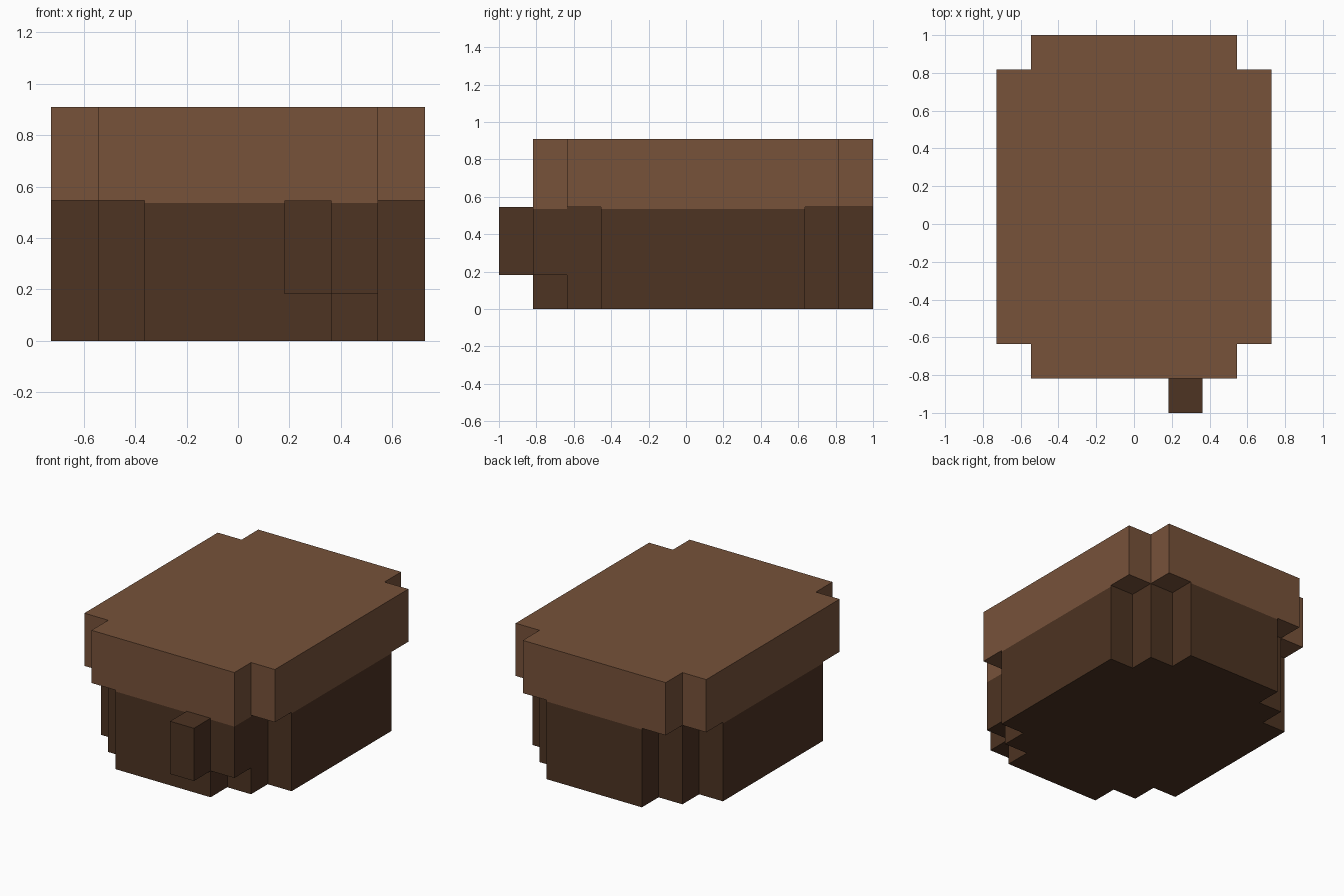
import bpy
import bmesh
from mathutils import Vector

cube = bpy.data.objects.get("Cube")
if cube:
    bpy.data.objects.remove(cube, do_unlink=True)

U = 2 / 11                      # one block unit
HALF_X, HALF_Y, MID_Y = 4 * U, 5 * U, U / 2
LID_Z, TOP_Z, SEAM_Z = 3 * U, 5 * U, 0.536


def material(name, rgb):
    mat = bpy.data.materials.new(name)
    mat.use_nodes = True
    mat.diffuse_color = (*rgb, 1)
    mat.node_tree.nodes["Principled BSDF"].inputs["Base Color"].default_value = (*rgb, 1)
    return mat


light_brown = material("light brown", (0.184, 0.084, 0.042))
dark_brown = material("dark brown", (0.074, 0.033, 0.016))


def stepped_outline(steps):
    """Rectangle whose four corners are cut into square stairs."""
    outline = []
    for sx, sy in ((1, 1), (-1, 1), (-1, -1), (1, -1)):
        corner = []
        for i in range(steps + 1):
            y = HALF_Y - (steps - i) * U
            corner.append((sx * (HALF_X - i * U), MID_Y + sy * y))
            if i < steps:
                corner.append((sx * (HALF_X - (i + 1) * U), MID_Y + sy * y))
        outline += corner if sx * sy > 0 else corner[::-1]
    return outline


def rectangle(x0, x1, y0, y1):
    return [(x0, y0), (x1, y0), (x1, y1), (x0, y1)]


def prism(name, outline, z0, z1, mats, trim=None):
    """Extrude an outline; trim(centre, normal) picks faces above the seam for colour two."""
    bm = bmesh.new()
    base = bm.faces.new([bm.verts.new((x, y, z0)) for x, y in outline])
    up = bmesh.ops.extrude_face_region(bm, geom=[base])["geom"]
    bmesh.ops.translate(bm, vec=(0, 0, z1 - z0),
                        verts=[g for g in up if isinstance(g, bmesh.types.BMVert)])
    if trim:
        bmesh.ops.bisect_plane(bm, geom=bm.verts[:] + bm.edges[:] + bm.faces[:],
                               plane_co=(0, 0, SEAM_Z), plane_no=(0, 0, 1))
    bmesh.ops.recalc_face_normals(bm, faces=bm.faces[:])
    for face in bm.faces:
        centre = face.calc_center_median()
        if trim and centre.z > SEAM_Z and trim(centre, face.normal):
            face.material_index = 1
    mesh = bpy.data.meshes.new(name)
    bm.to_mesh(mesh)
    bm.free()
    for mat in mats:
        mesh.materials.append(mat)
    obj = bpy.data.objects.new(name, mesh)
    bpy.context.collection.objects.link(obj)
    return obj


def flush_body(centre, normal):
    on_side = abs(centre.x) > HALF_X - 0.01
    on_end = abs(centre.y - MID_Y) > HALF_Y - 0.01
    return abs(normal.z) < 0.5 and (on_side or on_end)


def flush_block(centre, normal):
    return normal.dot(Vector((1, 0, 0))) > 0.5 or normal.dot(Vector((0, -1, 0))) > 0.5


# Lid and main body
prism("lid", stepped_outline(1), LID_Z, TOP_Z, [light_brown])
prism("body", stepped_outline(2), 0, LID_Z, [dark_brown, light_brown], flush_body)

# Block filling the front left corner, and the latch beside it
front = MID_Y - HALF_Y
prism("corner_block", rectangle(2 * U, 3 * U, front, front + U), U, LID_Z,
      [dark_brown, light_brown], flush_block)
prism("front_latch", rectangle(U, 2 * U, front - U, front), U, LID_Z, [dark_brown])
